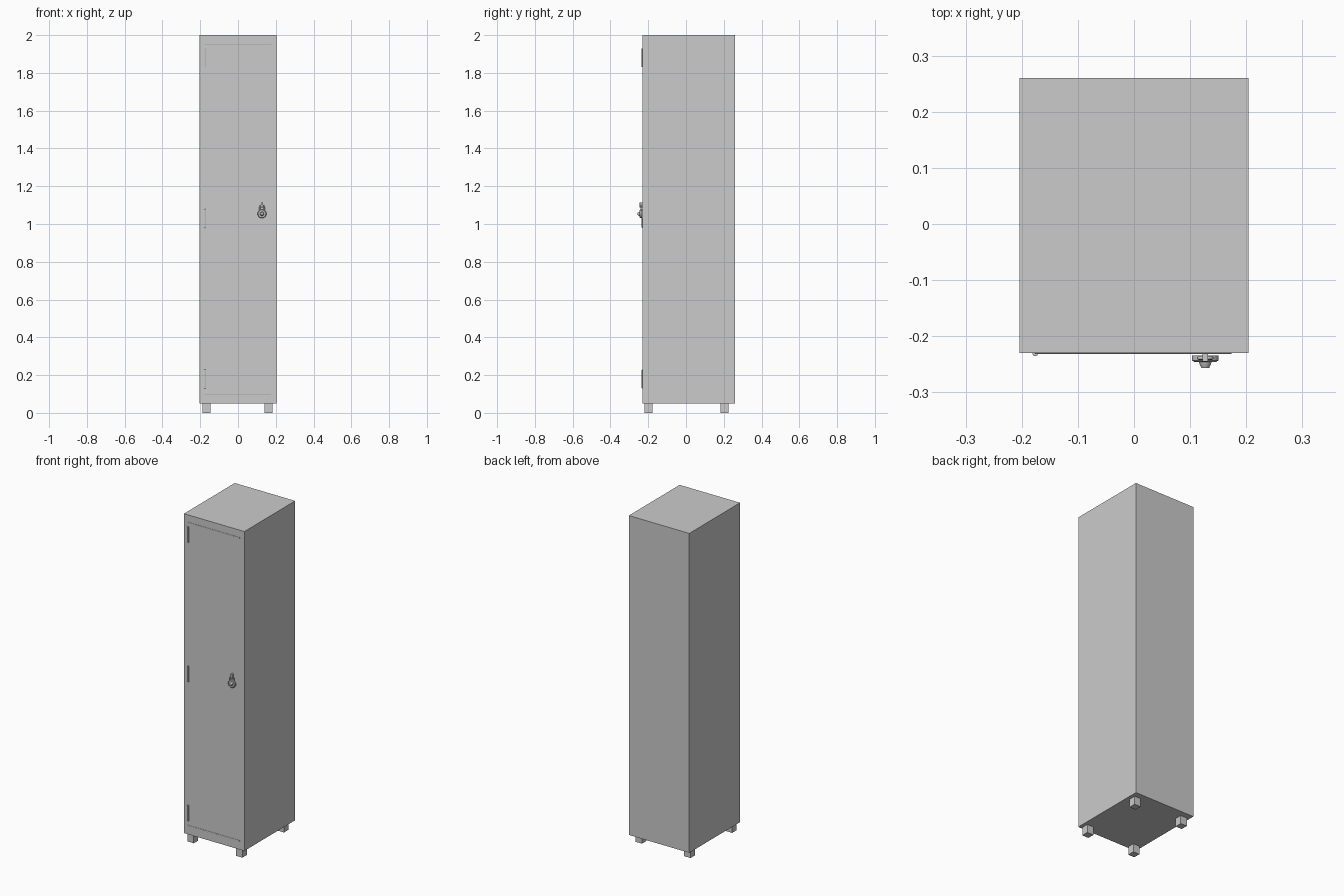
import bpy, math

if "Cube" in bpy.data.objects:
    bpy.data.objects.remove(bpy.data.objects["Cube"])

FRONT = -0.23          # y of the cabinet's front face
LX, LZ = 0.127, 1.054  # padlock centre


def box(name, x0, x1, y0, y1, z0, z1, bevel=0):
    bpy.ops.mesh.primitive_cube_add(size=1, location=((x0 + x1) / 2, (y0 + y1) / 2, (z0 + z1) / 2))
    o = bpy.context.object
    o.name = name
    o.scale = (x1 - x0, y1 - y0, z1 - z0)
    bpy.ops.object.transform_apply(location=False, rotation=False, scale=True)
    if bevel:
        m = o.modifiers.new("bevel", "BEVEL")
        m.width = bevel
        m.segments = 2
    return o


def disc(name, r_back, r_front, y_back, y_front, x, z, n=32):
    # cone frustum pointing out of the front (-y)
    bpy.ops.mesh.primitive_cone_add(vertices=n, radius1=r_back, radius2=r_front,
                                    depth=y_back - y_front,
                                    location=(x, (y_back + y_front) / 2, z),
                                    rotation=(math.pi / 2, 0, 0))
    o = bpy.context.object
    o.name = name
    bpy.ops.object.shade_smooth_by_angle()
    return o


def upright(name, r, x, y, z0, z1):
    bpy.ops.mesh.primitive_cylinder_add(vertices=16, radius=r, depth=z1 - z0,
                                        location=(x, y, (z0 + z1) / 2))
    bpy.context.object.name = name
    bpy.ops.object.shade_smooth_by_angle()


# cabinet
box("cabinet_body", -0.204, 0.204, FRONT, 0.26, 0.05, 2.0)

# feet
for x in (-0.166, 0.162):
    for y in (-0.199, 0.203):
        box("foot", x - 0.0215, x + 0.0215, y - 0.0215, y + 0.0215, 0, 0.0505)

# door trim strips at top and bottom
for z in (0.102, 1.952):
    box("door_strip", -0.177, 0.174, FRONT - 0.0015, FRONT + 0.004, z - 0.004, z + 0.004, 0.001)

# hinges: barrel with a slim pin
for z in (0.18, 1.03, 1.88):
    upright("hinge_barrel", 0.005, -0.176, FRONT - 0.0005, z - 0.048, z + 0.048)
    upright("hinge_pin", 0.003, -0.176, FRONT - 0.0005, z - 0.05, z + 0.05)

# hasp tab that carries the padlock
box("hasp", LX - 0.005, LX + 0.005, FRONT - 0.015, FRONT + 0.002, 1.088, 1.114, 0.001)

# padlock body, rim and dial
disc("padlock_body", 0.0235, 0.0235, FRONT - 0.004, FRONT - 0.013, LX, LZ)
disc("padlock_rim", 0.0235, 0.020, FRONT - 0.013, FRONT - 0.0155, LX, LZ)
disc("dial_base", 0.0115, 0.010, FRONT - 0.0155, FRONT - 0.020, LX, LZ, 24)
disc("dial_knob", 0.010, 0.007, FRONT - 0.020, FRONT - 0.0265, LX, LZ, 12)

# shackle: swept arch
cu = bpy.data.curves.new("shackle", "CURVE")
cu.dimensions = "3D"
cu.bevel_depth = 0.003
cu.bevel_resolution = 2
R, top = 0.012, 1.088
pts = [(R, 1.065)] + [(R * math.cos(a * math.pi / 10), top + R * math.sin(a * math.pi / 10))
                      for a in range(11)] + [(-R, 1.065)]
sp = cu.splines.new("POLY")
sp.points.add(len(pts) - 1)
for p, (x, z) in zip(sp.points, pts):
    p.co = (LX + x, FRONT - 0.009, z, 1)
bpy.context.collection.objects.link(bpy.data.objects.new("shackle", cu))
